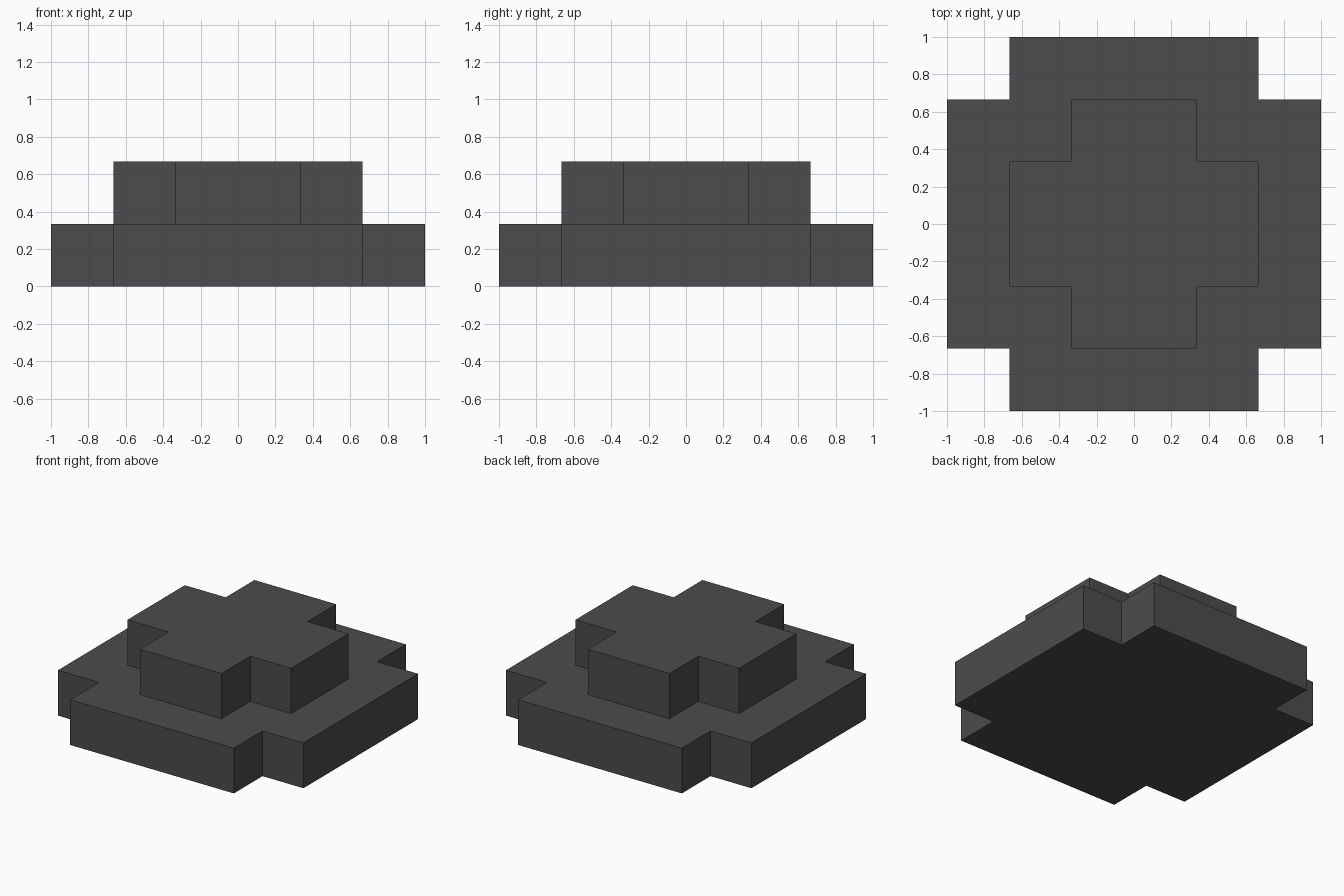
import bpy, bmesh

if "Cube" in bpy.data.objects:
    bpy.data.objects.remove(bpy.data.objects["Cube"])

U = 1 / 3  # one step of the stepped block

stone = bpy.data.materials.new("dark_grey")
stone.diffuse_color = (0.072, 0.072, 0.072, 1)
stone.use_nodes = True
stone.node_tree.nodes["Principled BSDF"].inputs["Base Color"].default_value = stone.diffuse_color


def cross_tier(name, outer, inner, z0, z1):
    """Plus-shaped slab with flat faces."""
    corner = [(outer, -inner), (outer, inner), (inner, inner)]
    pts = []
    for _ in range(4):  # rotate one arm by quarter turns
        pts += corner
        corner = [(-y, x) for x, y in corner]
    bm = bmesh.new()
    base = bm.faces.new([bm.verts.new((x, y, z0)) for x, y in pts])
    top = bmesh.ops.extrude_face_region(bm, geom=[base], use_keep_orig=True)
    verts = [g for g in top["geom"] if isinstance(g, bmesh.types.BMVert)]
    bmesh.ops.translate(bm, verts=verts, vec=(0, 0, z1 - z0))
    bmesh.ops.recalc_face_normals(bm, faces=bm.faces)
    mesh = bpy.data.meshes.new(name)
    bm.to_mesh(mesh)
    bm.free()
    mesh.materials.append(stone)
    obj = bpy.data.objects.new(name, mesh)
    bpy.context.collection.objects.link(obj)
    return obj


# Wide lower tier and smaller upper tier
cross_tier("lower_tier", 3 * U, 2 * U, 0, U)
cross_tier("upper_tier", 2 * U, U, U, 2 * U)
